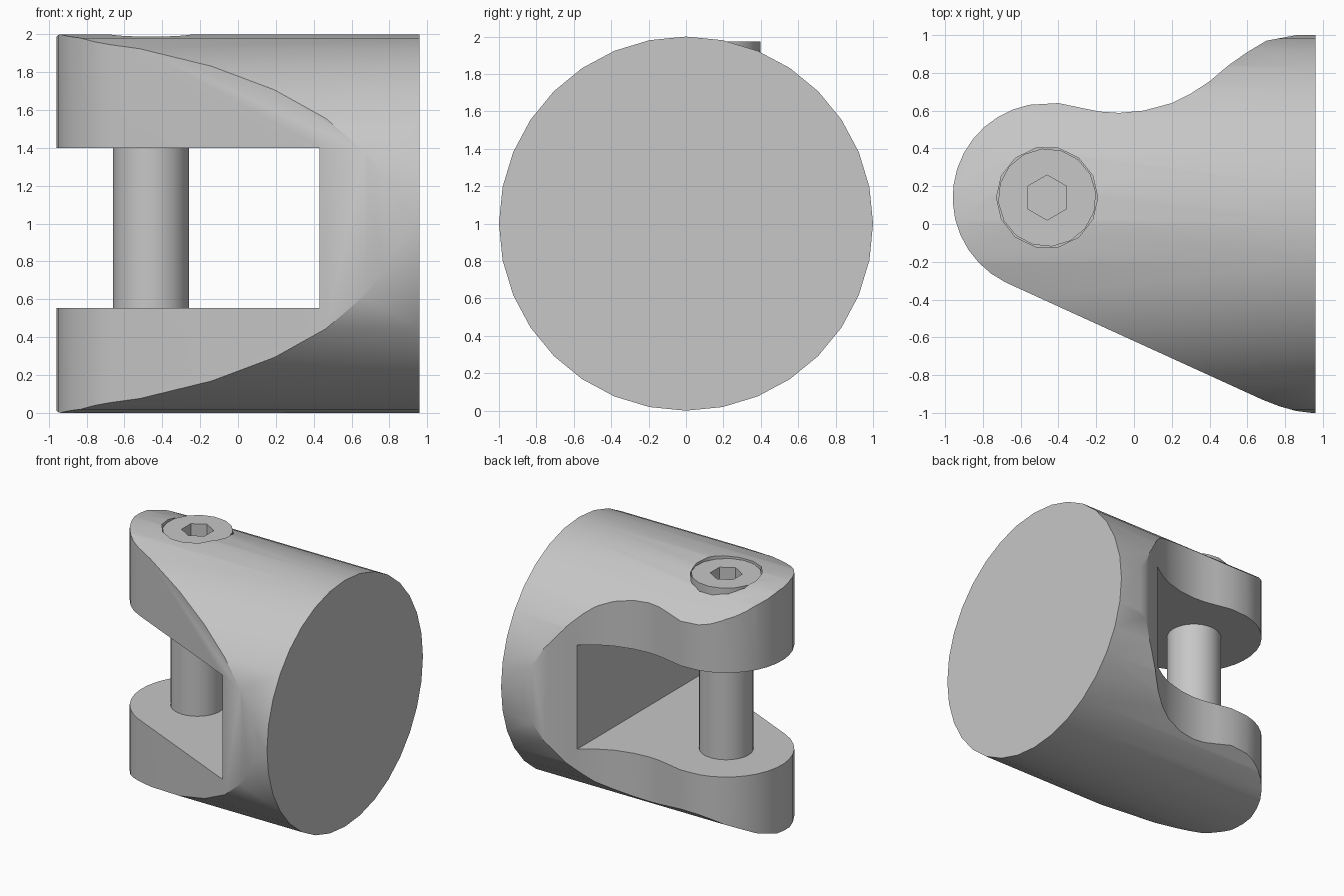
import bpy, bmesh, math
from mathutils import Matrix, Vector

cube = bpy.data.objects.get("Cube")
if cube:
    bpy.data.objects.remove(cube, do_unlink=True)

steel = bpy.data.materials.new("light_grey_metal")
steel.use_nodes = True
steel.diffuse_color = (0.57, 0.57, 0.57, 1)
steel.node_tree.nodes["Principled BSDF"].inputs["Base Color"].default_value = (0.57, 0.57, 0.57, 1)

PIN = Vector((-0.46, 0.14))
EYE_RADIUS = 0.5


def add_object(name, bm):
    bmesh.ops.recalc_face_normals(bm, faces=bm.faces)
    mesh = bpy.data.meshes.new(name)
    bm.to_mesh(mesh)
    bm.free()
    mesh.materials.append(steel)
    obj = bpy.data.objects.new(name, mesh)
    bpy.context.collection.objects.link(obj)
    return obj


def prism(name, points, low, high):
    """Extrude a plan outline from low to high."""
    bm = bmesh.new()
    face = bm.faces.new([bm.verts.new((x, y, low)) for x, y in points])
    top = bmesh.ops.extrude_face_region(bm, geom=[face])["geom"]
    verts = [v for v in top if isinstance(v, bmesh.types.BMVert)]
    bmesh.ops.translate(bm, verts=verts, vec=(0, 0, high - low))
    return add_object(name, bm)


def ring(radius, sides, turn=0):
    """Regular polygon around the pin axis."""
    angles = [turn + math.tau * i / sides for i in range(sides)]
    return [(PIN.x + radius * math.cos(a), PIN.y + radius * math.sin(a)) for a in angles]


def cut(target, cutter, operation="DIFFERENCE"):
    mod = target.modifiers.new("cut", "BOOLEAN")
    mod.operation = operation
    mod.solver = "EXACT"
    mod.object = cutter
    bpy.context.view_layer.objects.active = target
    bpy.ops.object.modifier_apply(modifier=mod.name)
    bpy.data.objects.remove(cutter, do_unlink=True)


def smooth(obj):
    bpy.ops.object.select_all(action="DESELECT")
    obj.select_set(True)
    bpy.context.view_layer.objects.active = obj
    bpy.ops.object.shade_smooth_by_angle(angle=math.radians(30))


# Round bar lying along x
bm = bmesh.new()
bmesh.ops.create_cone(bm, cap_ends=True, segments=32, radius1=1, radius2=1, depth=1.96)
bmesh.ops.transform(bm, verts=bm.verts,
                    matrix=Matrix.Translation((-0.02, 0, 1)) @ Matrix.Rotation(math.pi / 2, 4, "Y"))
body = add_object("clevis_body", bm)

# Plan outline: straight taper in front, round eye, waisted back
front = [(1.1, -1.02), (0.94, -1.0), (0.86, -0.99), (0.77, -0.965), (0.68, -0.93)]
eye = []
for i in range(15):
    a = math.radians(-116 - i * (360 - 116 - 101) / 14)
    eye.append((PIN.x + EYE_RADIUS * math.cos(a), PIN.y + EYE_RADIUS * math.sin(a)))
back = [(-0.4, 0.64), (-0.28, 0.615), (-0.18, 0.595), (-0.08, 0.588), (0.05, 0.6),
        (0.2, 0.64), (0.3, 0.69), (0.4, 0.755), (0.5, 0.84), (0.6, 0.91),
        (0.7, 0.97), (0.86, 1.0), (1.1, 1.02)]
cut(body, prism("outline_cutter", front + eye + back, -0.1, 2.1), "INTERSECT")

# Slot between the two fork arms
slot = [(-1.2, -1.2), (0.43, -1.2), (0.43, 1.2), (-1.2, 1.2)]
cut(body, prism("slot_cutter", slot, 0.555, 1.4))

# Counterbore for the screw head
cut(body, prism("counterbore_cutter", ring(0.268, 14), 1.72, 2.2))
smooth(body)

# Pin across the slot
pin = prism("pin_shaft", ring(0.2, 32), 0.5, 1.45)
smooth(pin)

# Screw head with hexagonal socket
head = prism("screw_head", ring(0.26, 16, 0.1), 1.721, 1.975)
cut(head, prism("socket_cutter", ring(0.119, 6, math.pi / 6), 1.8, 2.2))
smooth(head)
